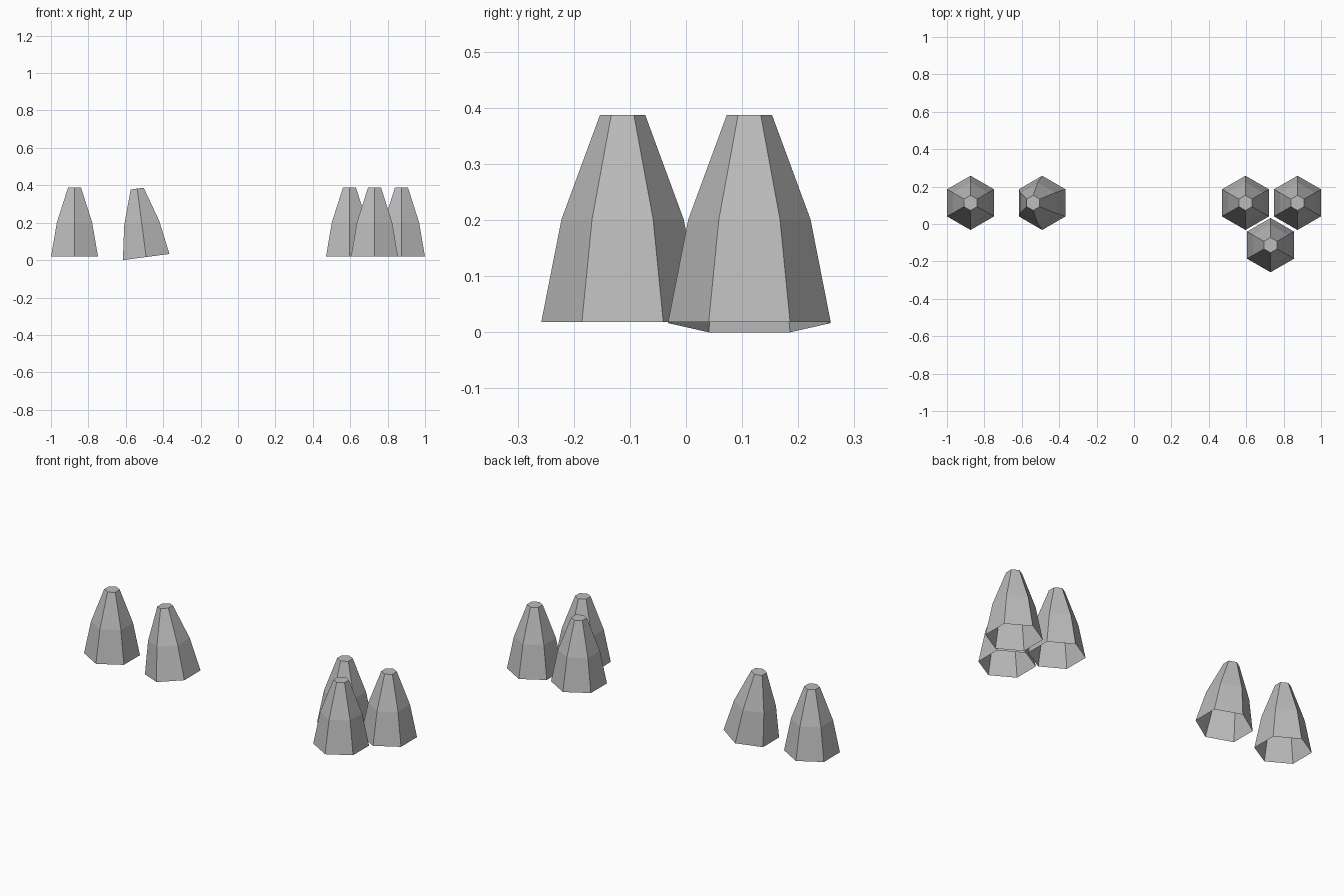
import bpy
import bmesh
from math import radians, sin, cos

cube = bpy.data.objects.get("Cube")
if cube:
    bpy.data.objects.remove(cube, do_unlink=True)

# One flat grey for every cone
grey = bpy.data.materials.new("stone_grey")
grey.use_nodes = True
colour = (0.5, 0.5, 0.5, 1)
grey.diffuse_color = colour
grey.node_tree.nodes["Principled BSDF"].inputs["Base Color"].default_value = colour

SIDES = 6
PROFILE = [(0.145, 0), (0.109, 0.183), (0.0405, 0.369)]  # radius, height


def hex_cone(name, location, tilt=0):
    """Six-sided tapered shell with a flat cap and an open bottom."""
    bm = bmesh.new()
    rings = []
    for radius, height in PROFILE:
        angles = [radians(90 + 360 / SIDES * i) for i in range(SIDES)]
        rings.append([bm.verts.new((radius * cos(a), radius * sin(a), height)) for a in angles])
    for low, high in zip(rings, rings[1:]):
        for i in range(SIDES):
            j = (i + 1) % SIDES
            bm.faces.new((low[i], low[j], high[j], high[i]))
    bm.faces.new(rings[-1])
    mesh = bpy.data.meshes.new(name)
    bm.to_mesh(mesh)
    bm.free()
    mesh.materials.append(grey)
    obj = bpy.data.objects.new(name, mesh)
    obj.location = location
    obj.rotation_euler.y = radians(tilt)
    bpy.context.collection.objects.link(obj)
    return obj


# Two separate cones on the right, the second leaning
hex_cone("upright_cone", (-0.874, 0.113, 0.018))
hex_cone("leaning_cone", (-0.491, 0.113, 0.0164), tilt=-7.5)

# Cluster of three on the left
hex_cone("cluster_cone_inner", (0.596, 0.113, 0.018))
hex_cone("cluster_cone_outer", (0.874, 0.113, 0.018))
hex_cone("cluster_cone_front", (0.73, -0.113, 0.018))
